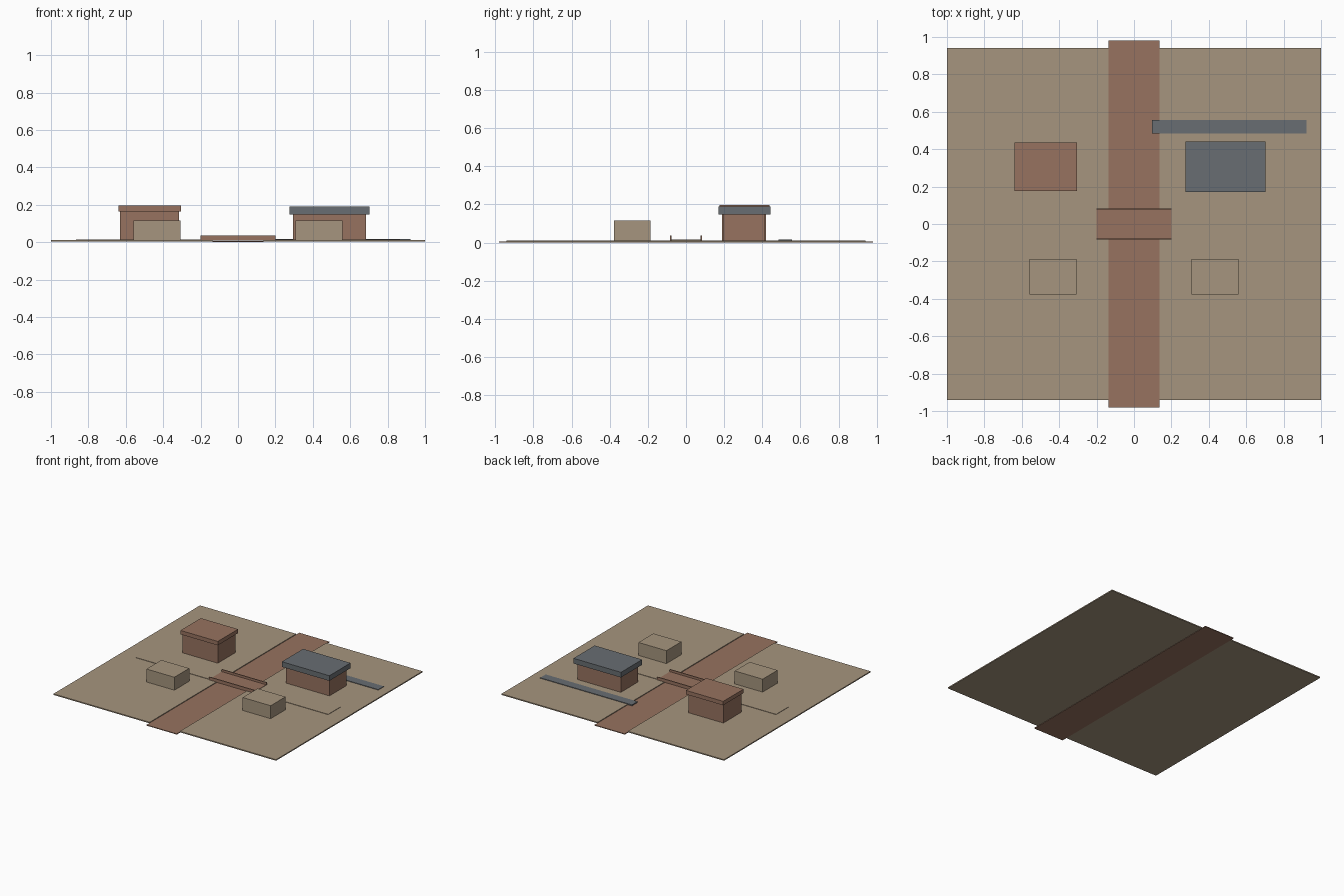
import bpy

cube = bpy.data.objects.get("Cube")
if cube:
    bpy.data.objects.remove(cube, do_unlink=True)


def material(name, rgb):
    m = bpy.data.materials.new(name)
    m.use_nodes = True
    m.diffuse_color = (*rgb, 1)
    bsdf = next(n for n in m.node_tree.nodes if n.type == 'BSDF_PRINCIPLED')
    bsdf.inputs["Base Color"].default_value = (*rgb, 1)
    return m


TAN = material("sandy tan", (0.38, 0.30, 0.21))
CLAY = material("clay brown", (0.31, 0.17, 0.115))
SLATE = material("slate grey", (0.14, 0.155, 0.168))


def box(name, mat, x, y, z):
    """Box spanning the (low, high) ranges on each axis."""
    spans = (x, y, z)
    bpy.ops.mesh.primitive_cube_add(size=1, location=[(a + b) / 2 for a, b in spans])
    obj = bpy.context.object
    obj.name = name
    obj.scale = [b - a for a, b in spans]
    bpy.ops.object.transform_apply(location=False, rotation=False, scale=True)
    obj.data.materials.append(mat)
    return obj


GROUND = 0.012
CHANNEL = 0.136

# Sunken channel between two ground slabs
box("channel_bed", CLAY, (-CHANNEL, CHANNEL), (-0.98, 0.98), (0, 0.006))
for side, s in (("left", 1), ("right", -1)):
    box(side + "_ground", TAN, sorted((s * CHANNEL, s)), (-0.94, 0.94), (0.003, GROUND))
    # Low plain huts at the front
    box(side + "_hut", TAN, sorted((s * 0.307, s * 0.558)), (-0.378, -0.187), (GROUND, 0.117))

# Cross path and bridge
box("cross_path", TAN, (-0.865, 0.865), (-0.078, 0.078), (0.009, 0.015))
box("bridge_deck", CLAY, (-0.2, 0.2), (-0.08, 0.08), (0.010, 0.0175))
for name, s in (("back", 1), ("front", -1)):
    box(name + "_bridge_rail", CLAY, (-0.2, 0.2), sorted((s * 0.077, s * 0.084)), (0.010, 0.036))

# Clay-roofed house
box("clay_house_walls", CLAY, (-0.63, -0.315), (0.19, 0.42), (GROUND, 0.165))
box("clay_house_roof", CLAY, (-0.64, -0.305), (0.176, 0.437), (0.165, 0.197))

# Slate-roofed house
box("slate_house_walls", CLAY, (0.295, 0.685), (0.195, 0.415), (GROUND, 0.148))
box("slate_house_roof", SLATE, (0.275, 0.702), (0.17, 0.442), (0.148, 0.19))

# Slate strip behind the house
box("slate_strip", SLATE, (0.097, 0.922), (0.484, 0.555), (0.008, 0.0165))
